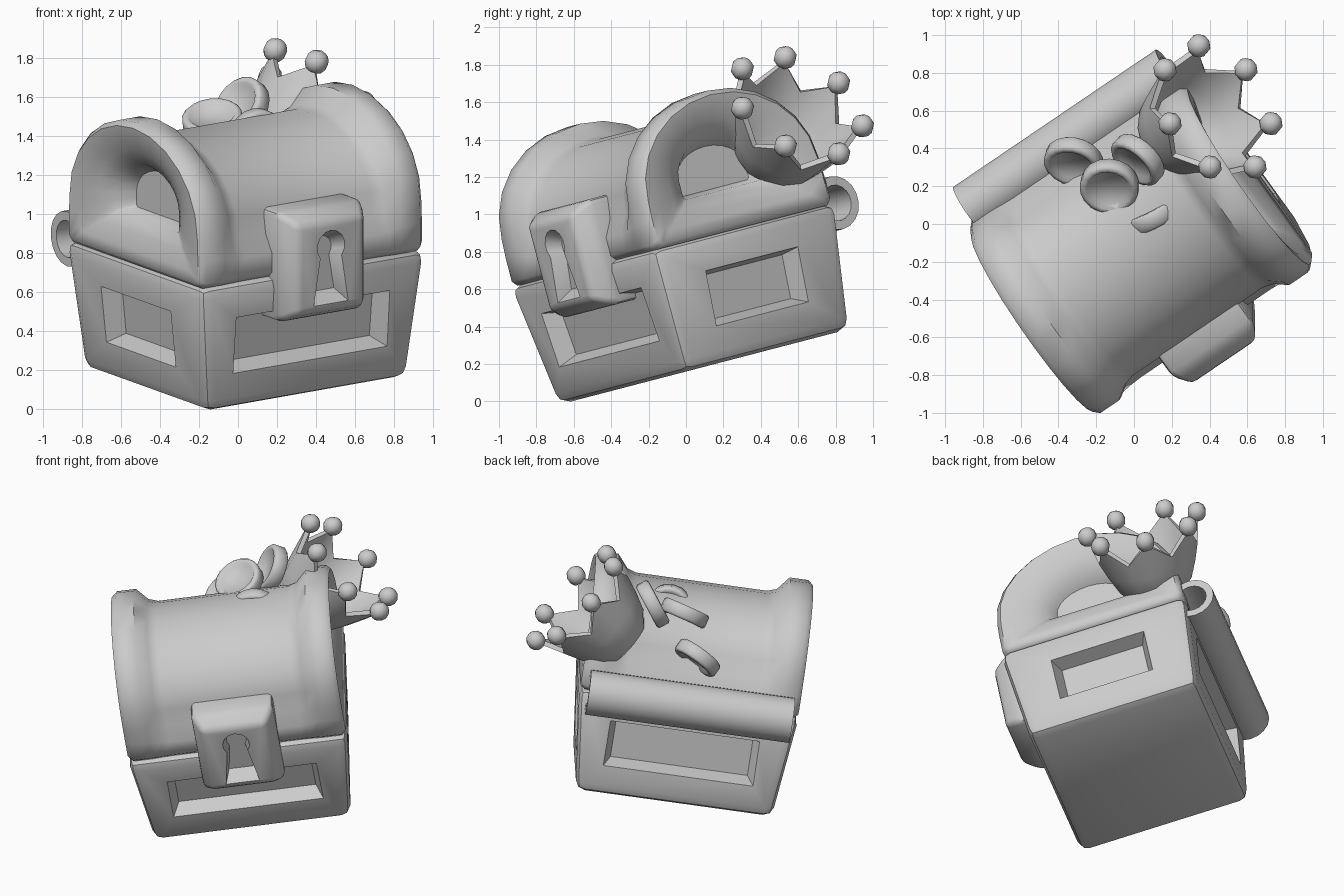
import bpy, bmesh, math
from mathutils import Matrix, Vector

if "Cube" in bpy.data.objects:
    bpy.data.objects.remove(bpy.data.objects["Cube"])

grey = bpy.data.materials.new("plain_grey")
grey.diffuse_color = (0.6, 0.6, 0.6, 1)
grey.use_nodes = True
grey.node_tree.nodes["Principled BSDF"].inputs["Base Color"].default_value = grey.diffuse_color

T = Matrix.Translation


def R(deg, axis):
    return Matrix.Rotation(math.radians(deg), 4, axis)


# Chest frame: turned 35 degrees, then tipped towards the front
CHEST = R(14.6, 'X') @ T((0.038, 0.14, 0.165)) @ R(35, 'Z')


def finish(name, bm, mat, angle=40):
    bmesh.ops.recalc_face_normals(bm, faces=bm.faces)
    me = bpy.data.meshes.new(name)
    bm.to_mesh(me)
    bm.free()
    me.transform(mat)
    me.materials.append(grey)
    ob = bpy.data.objects.new(name, me)
    bpy.context.collection.objects.link(ob)
    smooth(ob, angle)
    return ob


def activate(ob):
    bpy.ops.object.select_all(action='DESELECT')
    ob.select_set(True)
    bpy.context.view_layer.objects.active = ob


def smooth(ob, angle=40):
    activate(ob)
    bpy.ops.object.shade_smooth_by_angle(angle=math.radians(angle))


def loft(name, rings, mat, bevel=0, angle=40, cap_end=True):
    """Skin closed rings of points, capping the ends."""
    bm = bmesh.new()
    vs = [[bm.verts.new(p) for p in ring] for ring in rings]
    n = len(vs[0])
    for a, b in zip(vs, vs[1:]):
        for i in range(n):
            j = (i + 1) % n
            bm.faces.new((a[i], a[j], b[j], b[i]))
    bm.faces.new(vs[0][::-1])
    if cap_end:
        bm.faces.new(vs[-1])
    if bevel:
        bmesh.ops.recalc_face_normals(bm, faces=bm.faces)
        bmesh.ops.bevel(bm, geom=bm.edges[:], offset=bevel, segments=2,
                        profile=0.5, affect='EDGES')
    return finish(name, bm, mat, angle)


def rect(hx, hy, z):
    return [(-hx, -hy, z), (hx, -hy, z), (hx, hy, z), (-hx, hy, z)]


def cut(ob, cutter):
    m = ob.modifiers.new("cut", 'BOOLEAN')
    m.operation, m.solver, m.object = 'DIFFERENCE', 'EXACT', cutter
    activate(ob)
    bpy.ops.object.modifier_apply(modifier=m.name)
    bpy.data.objects.remove(cutter)
    smooth(ob)


# Chest base: flared box with a sunken panel on each side
base = loft("chest_base", [rect(0.63, 0.56, -0.01), rect(0.705, 0.62, 0.665)],
            CHEST, bevel=0.06)
for k, (dist, hw) in enumerate([(0.59, 0.48), (0.668, 0.31)] * 2):
    place = (CHEST @ R(90 * k, 'Z') @ T((0, -dist, 0.335)) @ R(96, 'X'))
    cut(base, loft("panel_cutter", [rect(hw - 0.04, 0.12, -0.1),
                                    rect(hw + 0.012, 0.16, 0.03)], place))


# Lid: arched sections lofted from one end pocket, over the rims, to the other
def arch(w, foot, hd, zb, zt, n=12):
    h = zt - zb
    za, k = zb + 0.34 * h, 0.05 * foot
    left = [(w, -foot + k, zb), (w, -foot, zb + k), (w, -foot, zb + 0.2 * h)]
    top = [(w, -hd * math.cos(math.pi * i / n), za + 0.66 * h * math.sin(math.pi * i / n))
           for i in range(n + 1)]
    return left + top + [(w, -y, z) for _, y, z in reversed(left)]


half = [(0.52, 0.23, 0.23, 0.90, 1.13), (0.61, 0.28, 0.28, 0.88, 1.18),
        (0.655, 0.38, 0.38, 0.82, 1.26), (0.69, 0.50, 0.49, 0.74, 1.335),
        (0.70, 0.575, 0.57, 0.68, 1.39), (0.67, 0.605, 0.60, 0.66, 1.415),
        (0.55, 0.605, 0.60, 0.66, 1.415), (0.48, 0.60, 0.555, 0.66, 1.33),
        (0.42, 0.597, 0.54, 0.66, 1.31)]
sections = [(-s[0],) + s[1:] for s in half] + half[::-1]
loft("chest_lid", [arch(*s) for s in sections], CHEST, angle=50)

# Rolled hinge along the back edge, open towards the chest
angles = [math.radians(a) for a in range(-130, 131, 20)]
curl = ([(0.145 * math.cos(a), 0.145 * math.sin(a)) for a in angles] +
        [(0.097 * math.cos(a), 0.097 * math.sin(a)) for a in reversed(angles)])
loft("hinge_roll", [[(w, 0.65 + y, 0.66 + z) for y, z in curl] for w in (-0.66, 0.65)],
     CHEST)

# Lock plate with a sunken keyhole
lock_place = CHEST @ T((0.01, -0.44, 0.722)) @ R(90, 'X')
lock = loft("lock_plate", [rect(0.262, 0.29, 0), rect(0.262, 0.29, 0.21),
                           rect(0.205, 0.235, 0.31)], lock_place, bevel=0.03)


def keyhole(s, z):
    pts = [(-0.1, -0.19), (0.1, -0.19)]
    for a in range(-40, 221, 26):
        pts.append((0.08 * math.cos(math.radians(a)), 0.09 + 0.08 * math.sin(math.radians(a))))
    return [(x * s, y * s, z) for x, y in pts]


cut(lock, loft("keyhole_cutter", [keyhole(0.8, 0.22), keyhole(1.15, 0.335)], lock_place))

# Crown leaning out of the chest: seven points, hollow cup
axis = Vector((0.61, 0.385, 0.69)).normalized()
side = Vector((-0.247, -0.076, 0.261))
side = (side - axis * side.dot(axis)).normalized()
CROWN = T((0.437, 0.606, 1.579)) @ Matrix((side, axis.cross(side), axis)).transposed().to_4x4()


def crown_ring(tip, valley, n=14):
    out = []
    for i in range(n):
        r, z = (tip, valley)[i % 2]
        a = 2 * math.pi * i / n
        out.append((r * math.cos(a), r * math.sin(a), z))
    return out


rows = [((0.17, -0.43),) * 2, ((0.225, -0.37),) * 2,
        ((0.27, -0.26), (0.275, -0.26)), ((0.355, -0.02), (0.315, -0.15))]
crown = loft("crown", [crown_ring(*r) for r in rows], CROWN, cap_end=False)
m = crown.modifiers.new("wall", 'SOLIDIFY')
m.thickness, m.offset = 0.03, 0
activate(crown)
bpy.ops.object.modifier_apply(modifier=m.name)
smooth(crown)

for i in range(7):
    a = 2 * math.pi * i / 7
    bm = bmesh.new()
    bmesh.ops.create_uvsphere(bm, u_segments=8, v_segments=6, radius=0.063)
    finish("crown_ball", bm, CROWN @ T((0.366 * math.cos(a), 0.366 * math.sin(a), 0)), 60)


# Coins with softly dished faces
def coin(centre, normal):
    prof = [(0.105, -0.025), (0.12, -0.045), (0.142, -0.045), (0.155, -0.032),
            (0.155, 0.032), (0.142, 0.045), (0.12, 0.045), (0.105, 0.025)]
    rings = [[(r * math.cos(t * math.pi / 9), r * math.sin(t * math.pi / 9), z)
              for t in range(18)] for r, z in prof]
    turn = Vector(normal).to_track_quat('Z', 'Y').to_matrix().to_4x4()
    loft("coin", rings, T(centre) @ turn, angle=60)


coin((-0.13, 0.2, 1.475), (-0.1, -0.55, 0.8))
coin((0.02, 0.34, 1.55), (-0.6, -0.65, 0.42))
coin((-0.32, 0.33, 1.26), (-0.2, -0.72, 0.65))
coin((0.10, 0.05, 1.385), (-0.45, 0.85, 0.2))
